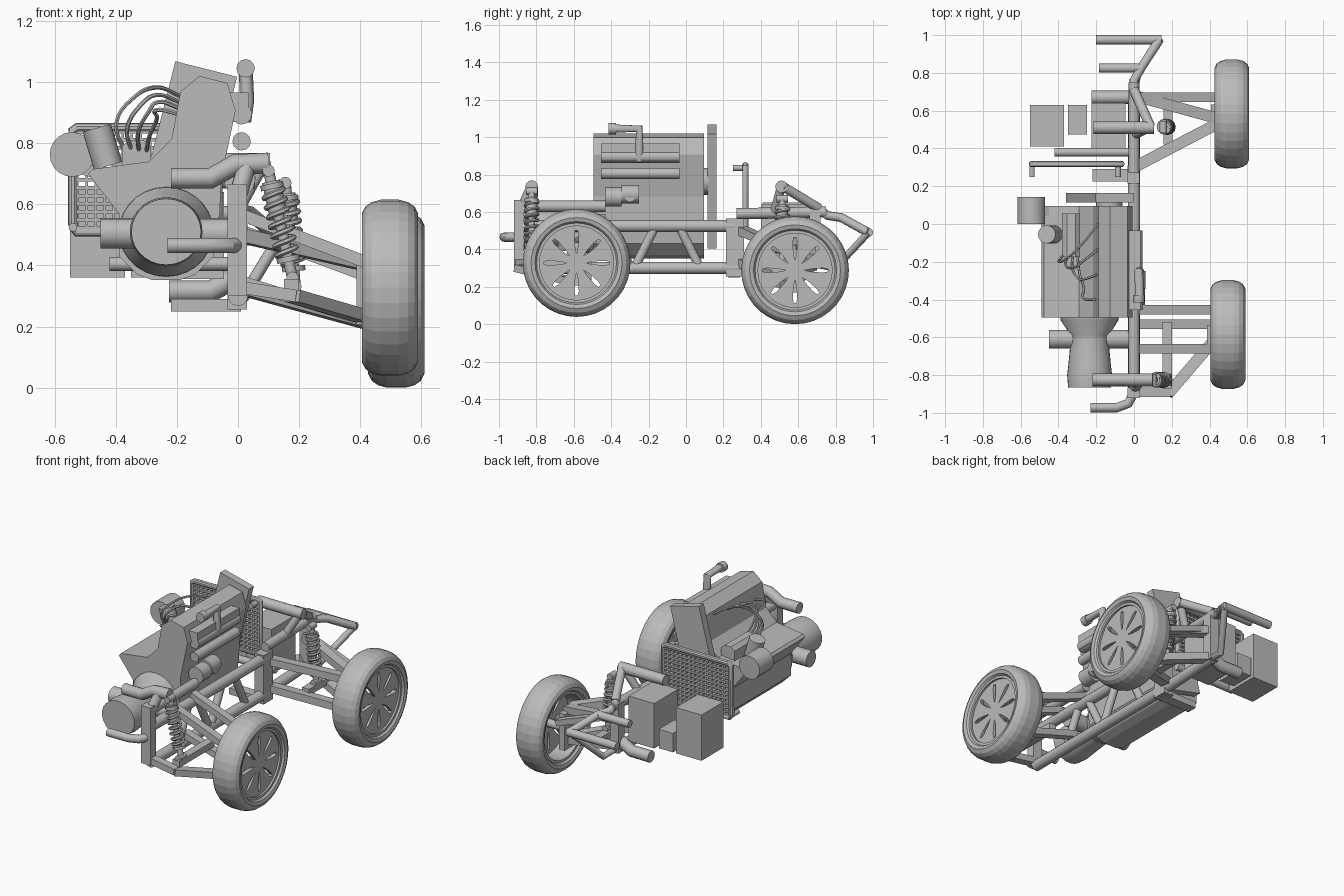
import bpy, bmesh, math
from mathutils import Vector, Matrix

if "Cube" in bpy.data.objects:
    bpy.data.objects.remove(bpy.data.objects["Cube"])

mat = bpy.data.materials.new("plain_grey")
mat.diffuse_color = (0.5, 0.5, 0.5, 1)
mat.use_nodes = True
mat.node_tree.nodes["Principled BSDF"].inputs["Base Color"].default_value = mat.diffuse_color

def finish(name, me, smooth=True):
    if smooth:
        me.shade_smooth()
        me.set_sharp_from_angle(angle=math.radians(35))
    me.materials.clear()
    me.materials.append(mat)
    ob = bpy.data.objects.new(name, me)
    bpy.context.collection.objects.link(ob)
    return ob

def from_bm(name, bm, smooth=False):
    bmesh.ops.recalc_face_normals(bm, faces=bm.faces)
    me = bpy.data.meshes.new(name)
    bm.to_mesh(me)
    bm.free()
    return finish(name, me, smooth)

def curve_mesh(name, cu, matrix=None):
    tmp = bpy.data.objects.new("tmp", cu)
    me = bpy.data.meshes.new_from_object(tmp)
    bpy.data.objects.remove(tmp)
    if matrix:
        me.transform(matrix)
    return finish(name, me)

def add_poly(cu, pts, cyclic=False):
    sp = cu.splines.new('POLY')
    sp.points.add(len(pts) - 1)
    for p, c in zip(sp.points, pts):
        p.co = (*c, 1)
    sp.use_cyclic_u = cyclic

def tube(name, pts, r, res=4, kind='POLY'):
    cu = bpy.data.curves.new(name, 'CURVE')
    cu.dimensions = '3D'
    cu.bevel_depth, cu.bevel_resolution, cu.use_fill_caps = r, res, True
    if kind == 'POLY':
        add_poly(cu, pts)
    else:
        sp = cu.splines.new('BEZIER')
        sp.bezier_points.add(len(pts) - 1)
        for p, c in zip(sp.bezier_points, pts):
            p.co = c
            p.handle_left_type = p.handle_right_type = 'AUTO'
        sp.resolution_u = 8
    return curve_mesh(name, cu)

def box(name, x0, x1, y0, y1, z0, z1):
    bm = bmesh.new()
    m = Matrix.Translation(((x0+x1)/2, (y0+y1)/2, (z0+z1)/2)) @ Matrix.Diagonal((x1-x0, y1-y0, z1-z0, 1))
    bmesh.ops.create_cube(bm, size=1, matrix=m)
    return from_bm(name, bm)

def bar(name, p, q, w=0.05, h=0.04):
    p, q = Vector(p), Vector(q)
    d = (q - p).normalized()
    s = Vector((0, 0, 1)).cross(d).normalized()
    rot = Matrix((d, s, d.cross(s))).transposed().to_4x4()
    bm = bmesh.new()
    bmesh.ops.create_cube(bm, size=1, matrix=Matrix.Translation((p+q)/2) @ rot @ Matrix.Diagonal(((q-p).length, w, h, 1)))
    return from_bm(name, bm)

def prism(name, pts, y0, y1):
    bm = bmesh.new()
    f = bm.faces.new([bm.verts.new((x, y0, z)) for x, z in pts])
    ext = bmesh.ops.extrude_face_region(bm, geom=[f])
    bmesh.ops.translate(bm, verts=[v for v in ext['geom'] if isinstance(v, bmesh.types.BMVert)], vec=(0, y1-y0, 0))
    return from_bm(name, bm)

def lathe(name, prof, centre, axis, n=32, closed=False, smooth=False, squash=1):
    # profile of (along axis, radius), spun about x or y
    bm = bmesh.new()
    rings = []
    for a, r in prof:
        ring = []
        for i in range(n):
            t = 2 * math.pi * i / n
            u, w = r * math.cos(t), r * math.sin(t) * squash
            c = (a, u, w) if axis == 'x' else (u, a, w)
            ring.append(bm.verts.new(Vector(c) + Vector(centre)))
        rings.append(ring)
    pairs = list(zip(rings, rings[1:])) + ([(rings[-1], rings[0])] if closed else [])
    for A, B in pairs:
        for i in range(n):
            bm.faces.new((A[i], A[(i+1) % n], B[(i+1) % n], B[i]))
    if not closed:
        bm.faces.new(rings[0])
        bm.faces.new(rings[-1])
    return from_bm(name, bm, smooth)

# wheels: tyre, rim ring, slotted disc, hub
half = [(0.03, 0.288), (0.06, 0.28), (0.08, 0.266), (0.092, 0.243), (0.086, 0.222), (0.066, 0.208)]
tyre = half + [(-a, r) for a, r in reversed(half)]
for tag, c in (("front", Vector((0.497, -0.585, 0.327))), ("rear", Vector((0.518, 0.583, 0.288)))):
    lathe(tag + "_tyre", tyre, c, 'x', 36, closed=True)
    lathe(tag + "_rim", [(0.074, 0.214), (0.074, 0.198), (-0.074, 0.198), (-0.074, 0.214)], c, 'x', 36, True, True)
    cu = bpy.data.curves.new("disc", 'CURVE')
    cu.dimensions, cu.fill_mode, cu.extrude = '2D', 'BOTH', 0.012
    add_poly(cu, [(0.2*math.cos(k*math.pi/18), 0.2*math.sin(k*math.pi/18), 0) for k in range(36)], True)
    slot = [(0.05, 0), (0.09, -0.008), (0.15, -0.012), (0.175, -0.007), (0.175, 0.007), (0.15, 0.012), (0.09, 0.008)]
    for k in range(8):
        t = k * math.pi / 4
        add_poly(cu, [(r*math.cos(t) - s*math.sin(t), r*math.sin(t) + s*math.cos(t), 0) for r, s in slot], True)
    curve_mesh(tag + "_wheel_disc", cu, Matrix.Translation(c + Vector((0.05, 0, 0))) @ Matrix.Rotation(math.pi/2, 4, 'Y'))
    tube(tag + "_hub", [c + Vector((-0.1, 0, 0)), c + Vector((0.05, 0, 0))], 0.025)
    box(tag + "_hub_carrier", c.x-0.11, c.x-0.07, c.y-0.05, c.y+0.05, c.z-0.12, c.z+0.11)

# side frame
tube("upper_rail", [(0, -0.88, 0.525), (0, 0.26, 0.525)], 0.033)
tube("lower_rail", [(0, -0.88, 0.3), (0, 0.26, 0.3), (0, 0.7, 0.32)], 0.033)
tube("front_top_rail", [(0, -0.9, 0.63), (0, -0.43, 0.63)], 0.03)
box("front_post", -0.035, 0.03, -0.92, -0.865, 0.3, 0.665)
box("middle_post", -0.035, 0.03, 0.215, 0.31, 0.255, 0.565)
tube("rear_top_rail", [(0, 0.27, 0.59), (0, 0.75, 0.6)], 0.03)
for i, (ya, yb) in enumerate(((-0.27, -0.17), (-0.03, 0.07), (-0.6, -0.5), (-0.4, -0.3))):
    za, zb = ((0.31, 0.51) if i % 2 == 0 else (0.51, 0.31))
    tube("frame_brace", [(0, ya, za), (0, yb, zb)], 0.024)
box("rear_post", -0.03, 0.03, 0.66, 0.72, 0.3, 0.61)
tube("rear_frame_loop", [(0, 0.7, 0.62), (0, 0.76, 0.58), (0.04, 0.83, 0.57), (0.135, 0.975, 0.49)], 0.024)
tube("rear_frame_strut", [(0.135, 0.975, 0.49), (0.02, 0.8, 0.3), (0, 0.7, 0.32)], 0.02)
tube("rear_bumper_tube", [(-0.2, 0.975, 0.49), (0.145, 0.975, 0.49)], 0.025)
tube("rear_middle_cross_tube", [(-0.185, 0.825, 0.57), (0.04, 0.825, 0.57)], 0.024)
tube("rear_low_cross_tube", [(-0.225, 0.67, 0.315), (-0.09, 0.67, 0.315), (-0.01, 0.67, 0.36)], 0.036)
box("middle_cross_member", -0.22, 0.01, 0.225, 0.29, 0.25, 0.29)
tube("long_cross_tube", [(-0.42, 0.38, 0.405), (0, 0.38, 0.405)], 0.023)
tube("front_bumper", [(-0.23, -0.972, 0.465), (-0.09, -0.972, 0.465), (-0.03, -0.95, 0.465), (0, -0.89, 0.465)], 0.025)
tube("front_shock_tower", [(-0.22, -0.825, 0.685), (-0.09, -0.825, 0.685), (-0.01, -0.825, 0.73), (0.1, -0.825, 0.735)], 0.034)
tube("front_tower_brace", [(0.03, -0.825, 0.73), (0, -0.87, 0.63)], 0.03)
tube("rear_shock_tower", [(-0.215, 0.51, 0.735), (0.105, 0.51, 0.735)], 0.033)
tube("rear_tower_brace", [(0.085, 0.52, 0.735), (0, 0.71, 0.62)], 0.026)
tube("rear_tower_leg", [(0.08, 0.51, 0.735), (0, 0.47, 0.59)], 0.024)

# front suspension arms
bar("front_upper_arm_a", (0, -0.455, 0.57), (0.42, -0.455, 0.41))
bar("front_upper_arm_b", (0, -0.66, 0.57), (0.42, -0.66, 0.41))
bar("front_lower_arm_a", (0, -0.53, 0.35), (0.42, -0.53, 0.22))
bar("front_lower_arm_b", (0, -0.89, 0.33), (0.19, -0.89, 0.3))
bar("front_lower_arm_c", (0.18, -0.9, 0.3), (0.42, -0.62, 0.23), 0.06)
bar("front_shock_link", (0.175, -0.87, 0.335), (0.175, -0.52, 0.335))
# rear suspension arms
for tag, zi, zo in (("upper", 0.5, 0.4), ("lower", 0.33, 0.21)):
    for k, (yi, yo) in enumerate(((0.3, 0.53), (0.68, 0.56))):
        bar("rear_%s_arm_%d" % (tag, k), (0.0, yi, zi), (0.44, yo, zo), 0.06, 0.045)
bar("rear_tie_bar", (0.0, 0.67, 0.52), (0.43, 0.67, 0.36), 0.05, 0.035)
bar("rear_shock_link", (0.18, 0.42, 0.3), (0.18, 0.65, 0.3))

# spring shocks
for tag, top, bot in (("front", Vector((0.1, -0.825, 0.71)), Vector((0.178, -0.825, 0.36))),
                      ("rear", Vector((0.155, 0.515, 0.67)), Vector((0.188, 0.515, 0.33)))):
    d = bot - top
    rot = d.to_track_quat('Z', 'Y').to_matrix()
    tube(tag + "_shock_rod", [top, bot], 0.018)
    tube(tag + "_shock_body", [top + d*0.1, top + d*0.4], 0.03)
    for s in (0.12, 0.8):
        tube(tag + "_spring_seat", [top + d*s, top + d*(s+0.05)], 0.038)
    coil = [top + d*(0.17 + 0.63*i/84) + rot @ Vector((0.034*math.cos(i*math.pi/6), 0.034*math.sin(i*math.pi/6), 0)) for i in range(85)]
    tube(tag + "_spring", coil, 0.009, 1)
    for p in (top, bot):
        tube(tag + "_shock_eye", [p - Vector((0, 0.03, 0)), p + Vector((0, 0.03, 0))], 0.02)

# slanted engine
prism("engine_block", [(-0.126, 1.02), (-0.035, 0.997), (-0.008, 0.906), (-0.055, 0.683), (-0.06, 0.56),
      (-0.39, 0.57), (-0.49, 0.70), (-0.476, 0.715), (-0.29, 0.74), (-0.217, 0.814), (-0.188, 0.97)], -0.495, 0.095)
prism("oil_pan", [(-0.06, 0.57), (-0.08, 0.43), (-0.14, 0.37), (-0.19, 0.352), (-0.28, 0.352),
      (-0.33, 0.37), (-0.39, 0.43), (-0.39, 0.57)], -0.495, 0.095)
prism("engine_rear_slab", [(-0.205, 1.068), (-0.003, 1.017), (-0.158, 0.405), (-0.36, 0.455)], 0.115, 0.163)
tube("rear_pulley", [(-0.13, 0.08, 0.765), (-0.13, 0.12, 0.765)], 0.07)
lathe("gearbox", [(-0.49, 0.155), (-0.51, 0.153), (-0.59, 0.1), (-0.61, 0.1), (-0.74, 0.112), (-0.8, 0.119), (-0.865, 0.114)],
      (-0.235, 0, 0.51), 'y', 28, smooth=True, squash=0.95)
tube("axle_tube", [(-0.45, -0.61, 0.505), (-0.02, -0.61, 0.505)], 0.05, 6)
# manifolds and pipes on the right side
tube("exhaust_manifold", [(0.012, -0.455, 0.806), (0.012, -0.035, 0.806)], 0.03)
tube("intake_manifold", [(0.012, -0.455, 0.895), (0.012, -0.035, 0.895)], 0.034)
box("intake_cover", -0.04, 0.035, -0.455, -0.035, 0.87, 0.965)
tube("intake_pipe", [(0.03, -0.4, 1.045), (0.025, -0.25, 1.045), (0.03, -0.25, 0.94), (0.02, -0.25, 0.87)], 0.023)
tube("intake_pipe_end", [(0.025, -0.415, 1.045), (0.025, -0.375, 1.045)], 0.03)
tube("starter_body", [(0.005, -0.43, 0.68), (0.005, -0.345, 0.68)], 0.052)
tube("starter_end", [(0.01, -0.345, 0.695), (0.01, -0.25, 0.695)], 0.05)
tube("starter_nose", [(-0.05, -0.3, 0.68), (0.055, -0.3, 0.68)], 0.028)

# left side accessories
tube("alternator", [(-0.543, 0.0, 0.763), (-0.543, 0.142, 0.763)], 0.073, 8)
bar("alternator_bracket", (-0.54, 0.07, 0.73), (-0.4, 0.07, 0.68))
tube("oil_filter", [(-0.462, -0.055, 0.85), (-0.425, -0.055, 0.725)], 0.048, 6)
prism("ignition_box", [(-0.38, 0.7), (-0.38, 0.79), (-0.355, 0.81), (-0.31, 0.81), (-0.285, 0.79), (-0.285, 0.7)], -0.175, 0.055)
for i in range(4):
    x, y = -0.372 + 0.024*i, 0.0 - 0.133*i
    tube("ignition_lead", [(x, -0.16, 0.77), (x - 0.025 + 0.012*i, -0.2 - 0.02*i, 0.87 - 0.015*i),
         (-0.34 + 0.025*i, -0.17 - 0.06*i, 0.95 - 0.022*i), (-0.27, (y - 0.2)/2 - 0.03*i, 0.982 - 0.025*i),
         (-0.19, y, 0.955 - 0.02*i)], 0.007, 1, 'BEZIER')

# radiator
x0, x1, z0, z1, yr = -0.54, -0.065, 0.51, 0.85, 0.317
tube("radiator_frame", [(x0, yr, z0+0.02), (x0, yr, z1-0.01), (x0+0.015, yr, z1), (x1-0.015, yr, z1), (x1, yr, z1-0.01),
     (x1, yr, z0+0.01), (x1-0.015, yr, z0), (x0+0.015, yr, z0), (x0, yr, z0+0.02)], 0.017, 3)
for i in range(13):
    z = z0 + (i+0.5)*(z1-z0)/13
    box("radiator_slat", x0, x1, yr-0.012, yr+0.012, z-0.006, z+0.006)
for i in range(16):
    x = x0 + (i+0.5)*(x1-x0)/16
    box("radiator_rib", x-0.004, x+0.004, yr-0.008, yr+0.008, z0, z1)
tube("radiator_inlet", [(x1-0.02, yr, 0.835), (x1-0.02, 0.25, 0.835)], 0.016)
tube("radiator_outlet", [(x0, yr, 0.525), (x0, 0.25, 0.525)], 0.014)

# battery and tank boxes at the back
box("battery_box", -0.55, -0.37, 0.41, 0.63, 0.36, 0.65)
box("small_box", -0.35, -0.25, 0.475, 0.63, 0.36, 0.48)
box("tank_box", -0.225, -0.045, 0.4, 0.64, 0.355, 0.64)
